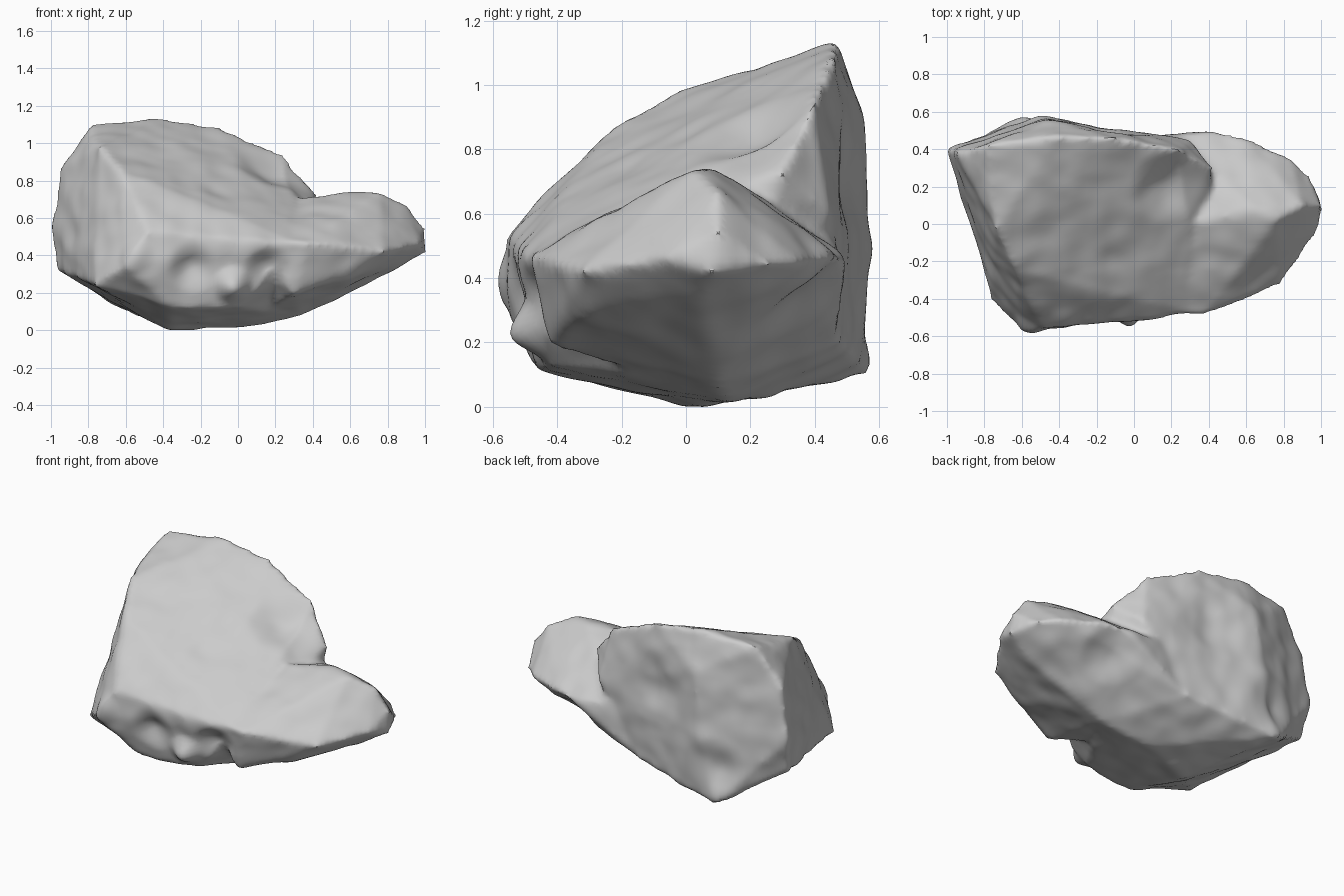
import bpy
import bmesh
from mathutils import Vector, noise

if "Cube" in bpy.data.objects:
    bpy.data.objects.remove(bpy.data.objects["Cube"], do_unlink=True)

# Corners of the big sloping slab
SLAB = [
    (-.48, -.56, .53), (-.62, -.42, .56), (-.63, -.25, .85), (-.74, -.02, .98),
    (-.83, .3, 1.02), (-.79, .42, 1.1), (-.4, .47, 1.13), (-.1, .46, 1.08),
    (.25, .4, .94), (.42, .3, .72), (-1, .4, .55), (-.97, .35, .32),
    (-.94, .38, .87), (-.76, -.4, .24), (-.77, -.22, .48), (-.5, .575, .5),
    (-.6, .575, .1), (-.45, .555, .9), (0, .48, .2), (.3, .45, .6),
    (-.6, -.575, .34), (0, -.52, .47), (.35, -.48, .46), (-.35, -.47, .12),
    (0, -.43, .12), (-.37, 0, 0), (0, .13, .01), (.33, .1, .07),
    (-.4, -.34, .69), (.1, -.28, .64),
]
# Corners of the low shoulder on the left end, down to the shared underside
SHOULDER = [
    (.65, .08, .74), (.76, .02, .735), (.9, .1, .67), (1, .1, .54),
    (1, .08, .42), (.97, -.06, .46), (.94, .26, .44), (.84, .36, .45),
    (.58, .47, .47), (.45, .5, .45), (.3, 0, .7), (.78, -.32, .42),
    (.37, -.49, .47), (.1, -.48, .48), (.65, -.3, .3), (.3, -.42, .19),
    (.62, 0, .23), (.82, .05, .31), (.33, .1, .07), (0, .13, .01),
    (0, .47, .2), (.2, .47, .5),
]
# Knobs (positive) and hollows (negative): centre, radius, depth along the normal
DENTS = [
    ((-.03, -.46, .24), .12, .08), ((-.55, -.56, .4), .12, .02),
    ((-.24, -.5, .34), .15, -.05), ((.16, -.46, .33), .14, -.05),
    ((.2, .22, .85), .24, -.06), ((-.6, .57, .32), .2, -.04),
    ((-.15, .5, .7), .25, -.04), ((.5, .4, .3), .2, -.04),
]


def add_hull(bm, corners):
    """Add the convex block spanned by the corners."""
    block = bmesh.new()
    for corner in corners:
        block.verts.new(corner)
    result = bmesh.ops.convex_hull(block, input=block.verts)
    loose = {v for v in result["geom_interior"] + result["geom_unused"]
             if isinstance(v, bmesh.types.BMVert)}
    bmesh.ops.delete(block, geom=list(loose), context="VERTS")
    bmesh.ops.recalc_face_normals(block, faces=block.faces)
    mesh = bpy.data.meshes.new("block")
    block.to_mesh(mesh)
    block.free()
    bm.from_mesh(mesh)
    bpy.data.meshes.remove(mesh)


# Fuse both blocks into one skin
bm = bmesh.new()
add_hull(bm, SLAB)
add_hull(bm, SHOULDER)
mesh = bpy.data.meshes.new("boulder")
bm.to_mesh(mesh)
bm.free()
boulder = bpy.data.objects.new("boulder", mesh)
bpy.context.collection.objects.link(boulder)
remesh = boulder.modifiers.new("fuse", "REMESH")
remesh.mode = "VOXEL"
remesh.voxel_size = 0.02
soften = boulder.modifiers.new("soften", "SMOOTH")
soften.factor = 0.5
soften.iterations = 5
graph = bpy.context.evaluated_depsgraph_get()
skin = bpy.data.meshes.new_from_object(boulder.evaluated_get(graph))
boulder.modifiers.clear()
boulder.data = skin
skin.name = "boulder_skin"

# Weather the surface with dents and broad, chipped noise
bm = bmesh.new()
bm.from_mesh(skin)
bm.normal_update()
moves = []
for v in bm.verts:
    shift = 0.01 * noise.noise(v.co * 4)
    shift += 0.009 * noise.noise(v.co * 8 + Vector((5, 2, 9)))
    for centre, radius, depth in DENTS:
        near = 1 - (v.co - Vector(centre)).length / radius
        if near > 0:
            shift += depth * near * near * (3 - 2 * near)
    moves.append(v.normal * shift)
for v, move in zip(bm.verts, moves):
    v.co += move

# Rest the lowest point on the ground
floor = min(v.co.z for v in bm.verts)
bmesh.ops.translate(bm, verts=bm.verts, vec=(0, 0, -floor))
bm.to_mesh(skin)
bm.free()

# Plain stone colour
stone = bpy.data.materials.new("grey_stone")
stone.use_nodes = True
grey = (0.6, 0.6, 0.6, 1)
stone.diffuse_color = grey
shader = next(n for n in stone.node_tree.nodes if n.type == "BSDF_PRINCIPLED")
shader.inputs["Base Color"].default_value = grey
shader.inputs["Roughness"].default_value = 0.9
skin.materials.clear()
skin.materials.append(stone)

bpy.ops.object.select_all(action="DESELECT")
boulder.select_set(True)
bpy.context.view_layer.objects.active = boulder
bpy.ops.object.shade_smooth_by_angle(angle=0.8)
